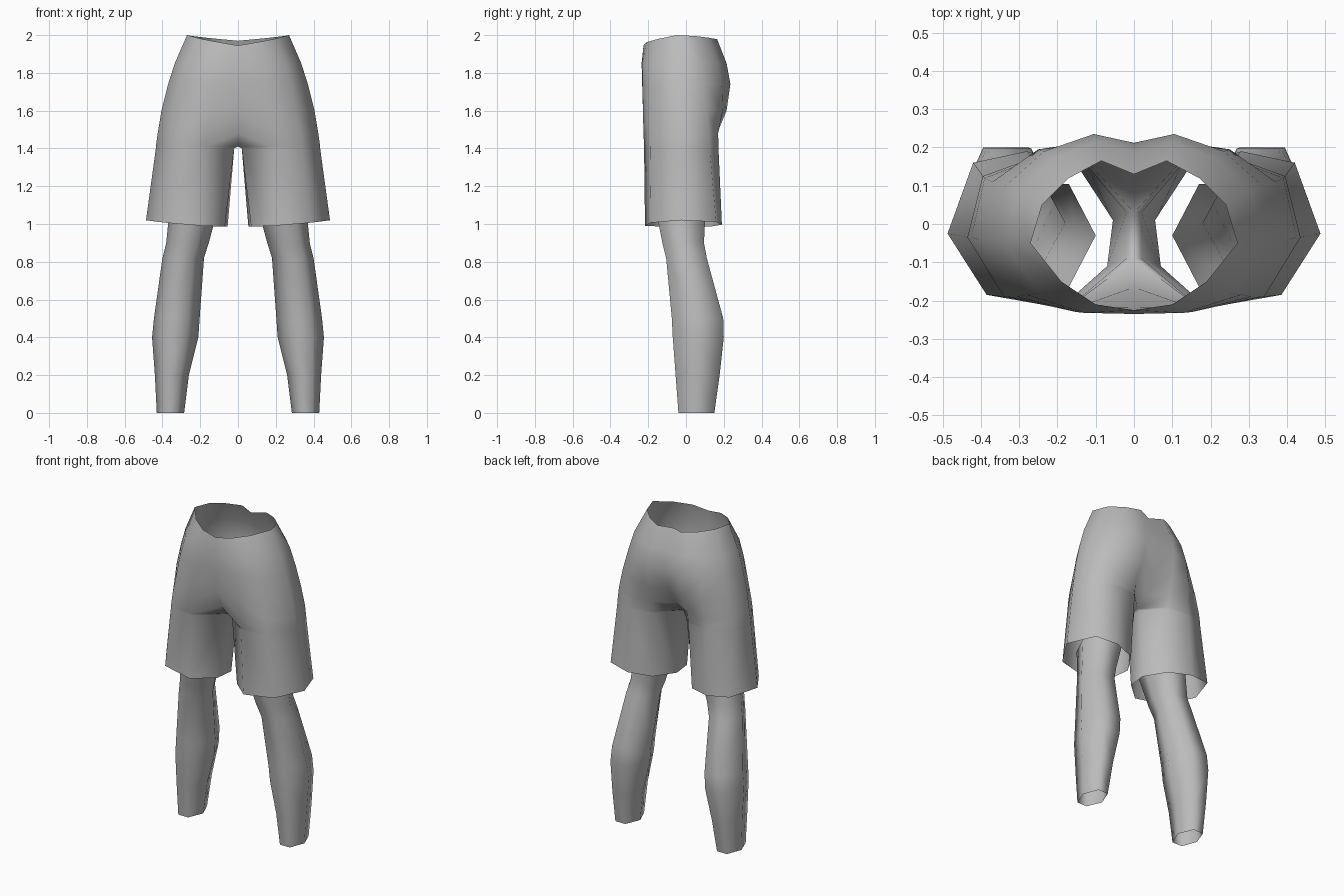
import bpy

if "Cube" in bpy.data.objects:
    bpy.data.objects.remove(bpy.data.objects["Cube"])

grey = bpy.data.materials.new("cloth grey")
grey.diffuse_color = (0.5, 0.5, 0.5, 1)
grey.use_nodes = True
grey.node_tree.nodes["Principled BSDF"].inputs["Base Color"].default_value = grey.diffuse_color


def build(name, rings, closed_from):
    """Skin a stack of equal rings; rings wrap round from index closed_from on."""
    n = len(rings[0])
    verts = [p for ring in rings for p in ring]
    faces = []
    for r in range(len(rings) - 1):
        for c in range(n if r >= closed_from else n - 1):
            a, b = r * n + c, r * n + (c + 1) % n
            faces.append((a, a + n, b + n, b))
    mesh = bpy.data.meshes.new(name)
    mesh.from_pydata(verts, [], faces)
    mesh.materials.append(grey)
    for f in mesh.polygons:
        f.use_smooth = True
    obj = bpy.data.objects.new(name, mesh)
    bpy.context.collection.objects.link(obj)
    mod = obj.modifiers.new("mirror", 'MIRROR')
    mod.use_clip = True
    mod.merge_threshold = 0.001
    return obj


# Shorts: half outlines from front centre, round the hip, to back centre
waist = [(0, -.225), (.1, -.21), (.19, -.15), (.27, -.05),
         (.24, .05), (.17, .12), (.085, .165), (0, .13)]
hips = [
    (1.85, [(0, -.235), (.13, -.232), (.25, -.18), (.335, -.05),
            (.305, .085), (.215, .17), (.1, .215), (0, .185)]),
    (1.74, [(0, -.232), (.15, -.23), (.28, -.185), (.37, -.045),
            (.335, .1), (.235, .19), (.105, .235), (0, .212)]),
    (1.60, [(0, -.215), (.16, -.228), (.305, -.19), (.405, -.04),
            (.37, .11), (.25, .195), (.115, .215), (0, .17)]),
    (1.48, [(0, -.165), (.17, -.225), (.33, -.19), (.425, -.035),
            (.39, .12), (.26, .17), (.125, .165), (0, .10)]),
    (1.41, [(0, -.09), (.175, -.222), (.34, -.19), (.435, -.035),
            (.395, .125), (.265, .172), (.125, .155), (0, .03)]),
]
hem = [(.07, -.11), (.19, -.217), (.385, -.185), (.487, -.025),
       (.42, .16), (.28, .19), (.14, .14), (.055, .01)]

rings = [[(x, y, 2 - (.055 if y < 0 else .03) * (1 - x / .27) ** .8 if x < .27 else 2)
          for x, y in waist]]
rings += [[(x, y, z) for x, y in ring] for z, ring in hips]
# inner thigh just under the crotch
under = [(max(x, .02), y, 1.40) for x, y in hips[-1][1]]
rings.append(under)
rings.append([(x, y, .985 + .035 * (x / .487) ** 2) for x, y in hem])
build("shorts", rings, 5)

# Lower legs: six-sided open tubes (z, inner x, outer x, front y, back y)
levels = [(1.10, .10, .36, -.165, .105), (.90, .155, .38, -.125, .095),
          (.82, .18, .40, -.105, .11), (.50, .203, .445, -.075, .197),
          (.40, .21, .455, -.07, .2), (.20, .26, .44, -.055, .178),
          (0, .285, .43, -.04, .15)]
rings = []
for z, x0, x1, yf, yb in levels:
    w, ym = x1 - x0, (yf + yb) / 2
    rings.append([(x0, ym, z), (x0 + .27 * w, yf, z), (x0 + .75 * w, yf, z),
                  (x1, ym, z), (x0 + .75 * w, yb, z), (x0 + .27 * w, yb, z)])
build("lower_legs", rings, 0)
